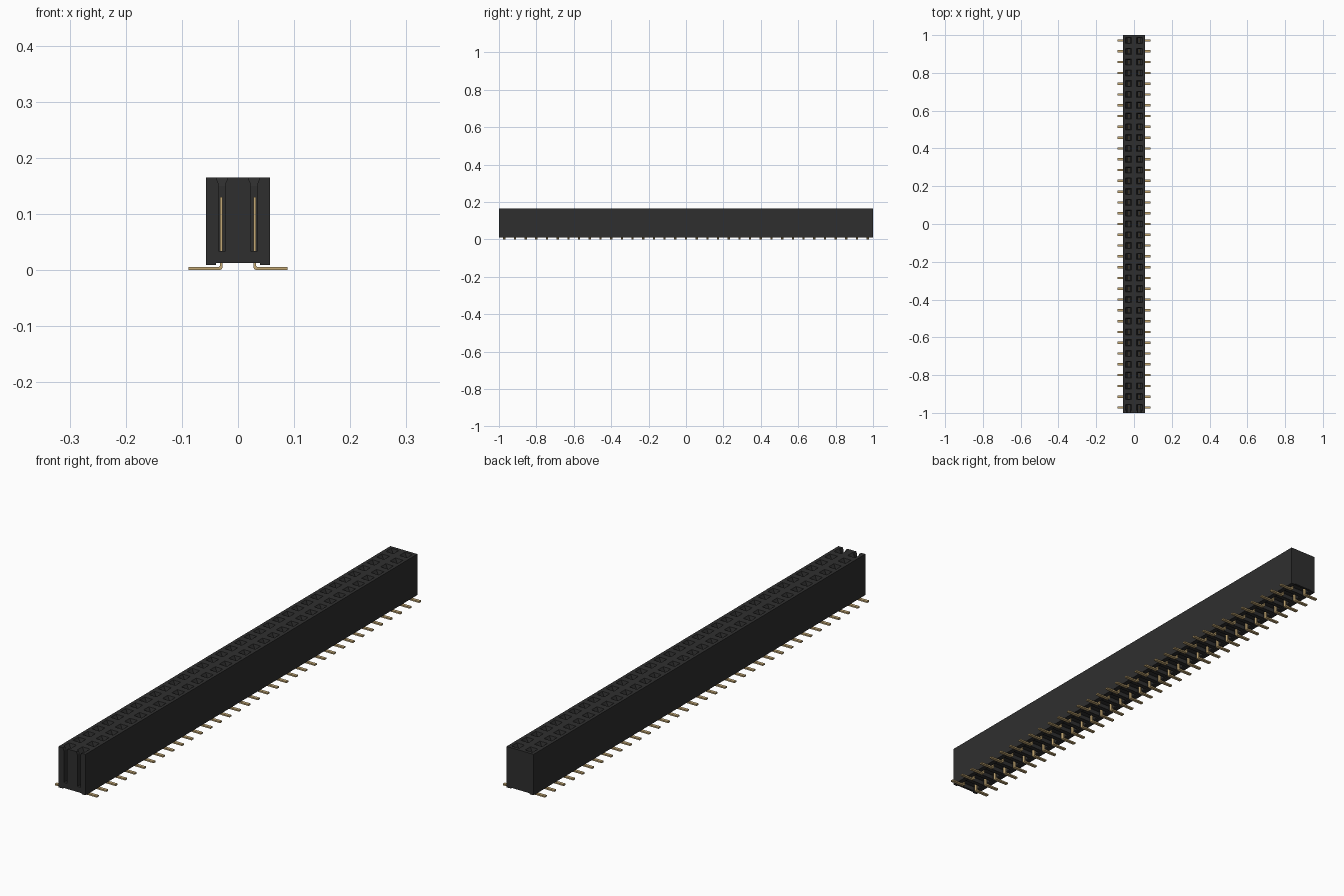
import bpy, bmesh

cube = bpy.data.objects.get("Cube")
if cube:
    bpy.data.objects.remove(cube, do_unlink=True)

ROWS = 35
PITCH = 2.0 / ROWS
COL = 0.0286
row_ys = [-1 + PITCH * (i + 0.5) for i in range(ROWS)]


def material(name, rgb, rough):
    m = bpy.data.materials.new(name)
    m.diffuse_color = (*rgb, 1)
    m.use_nodes = True
    b = m.node_tree.nodes["Principled BSDF"]
    b.inputs["Base Color"].default_value = (*rgb, 1)
    b.inputs["Roughness"].default_value = rough
    return m


black = material("black plastic", (0.028, 0.028, 0.028), 0.6)
gold = material("pale gold", (0.56, 0.40, 0.18), 0.4)


def loft(bm, rings):
    """Closed solid through rings of equal point count."""
    loops = [[bm.verts.new(p) for p in r] for r in rings]
    n = len(loops[0])
    for a, b in zip(loops, loops[1:]):
        for i in range(n):
            bm.faces.new((a[i], a[(i + 1) % n], b[(i + 1) % n], b[i]))
    bm.faces.new(loops[0][::-1])
    bm.faces.new(loops[-1])


def rect(x0, x1, y0, y1, z):
    return [(x0, y0, z), (x1, y0, z), (x1, y1, z), (x0, y1, z)]


def box(bm, x0, x1, y0, y1, z0, z1):
    loft(bm, [rect(x0, x1, y0, y1, z0), rect(x0, x1, y0, y1, z1)])


def extrude_y(bm, profile, y0, y1):
    loft(bm, [[(x, y, z) for x, z in profile] for y in (y0, y1)])


def make(name, bm, mat):
    bmesh.ops.recalc_face_normals(bm, faces=bm.faces)
    me = bpy.data.meshes.new(name)
    bm.to_mesh(me)
    bm.free()
    me.materials.append(mat)
    ob = bpy.data.objects.new(name, me)
    bpy.context.collection.objects.link(ob)
    return ob


def cut(target, bm):
    cutter = make("cutter", bm, black)
    cutter.hide_render = True
    mod = target.modifiers.new("cut", "BOOLEAN")
    mod.operation = "DIFFERENCE"
    mod.solver = "EXACT"
    mod.object = cutter
    bpy.context.view_layer.objects.active = target
    bpy.ops.object.modifier_apply(modifier=mod.name)
    bpy.data.objects.remove(cutter, do_unlink=True)


# Housing: long block with a shallow channel underneath
bm = bmesh.new()
extrude_y(bm, [(-0.057, 0.009), (-0.039, 0.009), (-0.039, 0.0125), (0.039, 0.0125),
               (0.039, 0.009), (0.057, 0.009), (0.057, 0.165), (-0.057, 0.165)], -1, 1)
housing = make("housing", bm, black)

# Funnelled sockets from above and pin pockets from below
bm = bmesh.new()
for y in row_ys:
    for x in (-COL, COL):
        loft(bm, [rect(x - a, x + a, y - b, y + b, z) for a, b, z in
                  ((0.0065, 0.012, 0.033), (0.0065, 0.012, 0.150),
                   (0.016, 0.016, 0.165), (0.016, 0.016, 0.175))])
    box(bm, -0.037, 0.037, y - 0.020, y + 0.020, 0.0, 0.029)
cut(housing, bm)

# Open slots in the front end that reveal the first contacts
bm = bmesh.new()
for x in (-COL, COL):
    loft(bm, [rect(x - a, x + a, -1.01, row_ys[0], z) for a, z in
              ((0.0064, 0.0335), (0.0064, 0.155), (0.010, 0.163), (0.010, 0.175))])
cut(housing, bm)

# Contacts: upright blade bent outwards into a flat solder foot
lead = [(0.0275, 0.130), (0.0275, 0.005), (0.0290, 0.0015), (0.0320, 0.0),
        (0.0885, 0.0), (0.0885, 0.0055), (0.0345, 0.0055), (0.0325, 0.0075),
        (0.0325, 0.130)]
for side, label in ((1, "left"), (-1, "right")):
    bm = bmesh.new()
    for y in row_ys:
        extrude_y(bm, [(side * x, z) for x, z in lead], y - 0.006, y + 0.006)
    make(label + "_contacts", bm, gold)
